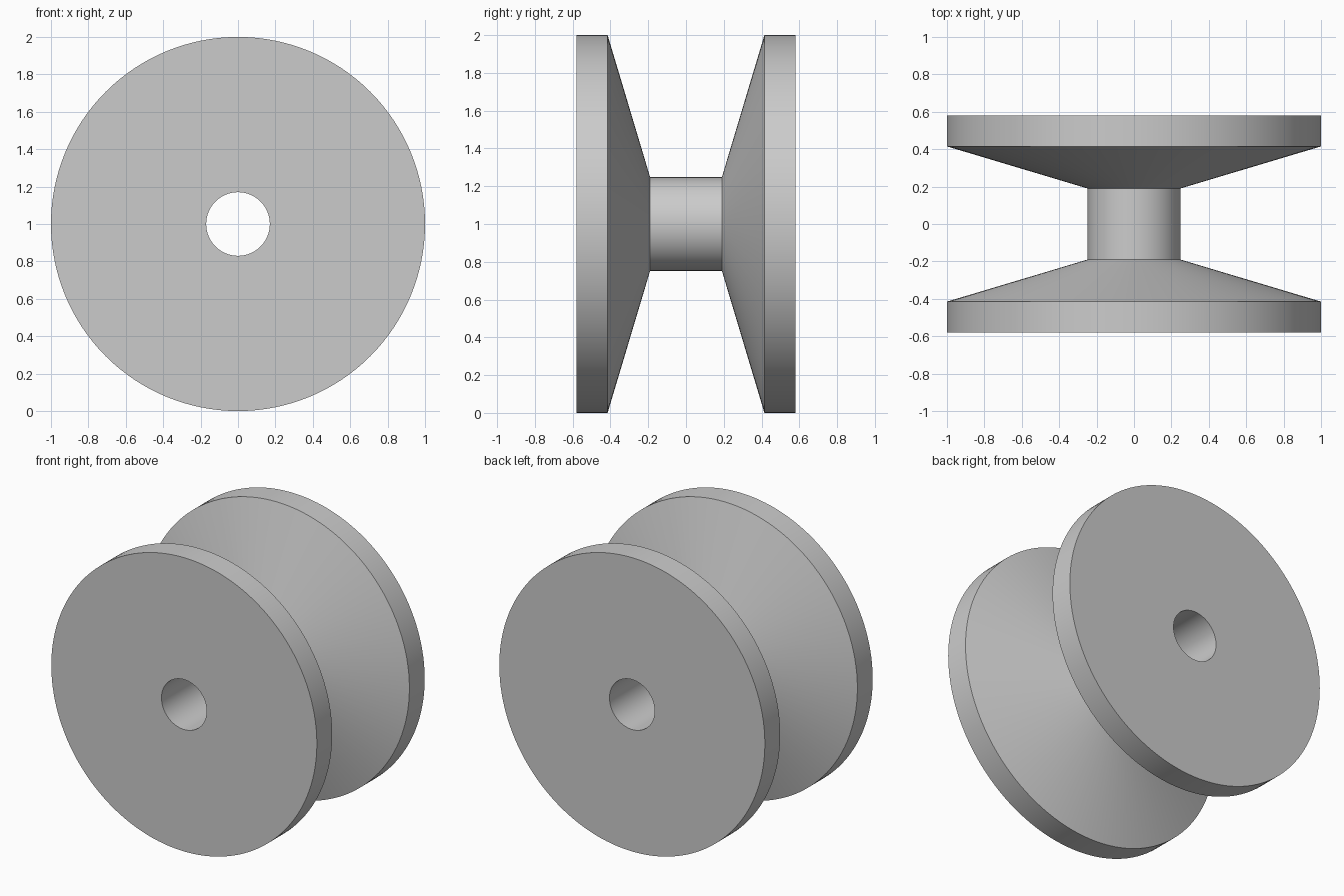
import bpy, bmesh, math

cube = bpy.data.objects.get("Cube")
if cube:
    bpy.data.objects.remove(cube, do_unlink=True)

SEGMENTS = 128
AXLE_HEIGHT = 1.0

# Single plain grey
grey = bpy.data.materials.new("light grey")
grey.use_nodes = True
colour = (0.6, 0.6, 0.6, 1)
grey.diffuse_color = colour
grey.node_tree.nodes["Principled BSDF"].inputs["Base Color"].default_value = colour

# Half of the closed cross-section as (radius, y), mirrored about the middle
half = [(0.17, 0.58), (1.0, 0.58), (1.0, 0.415), (0.248, 0.19)]
profile = half + [(r, -y) for r, y in reversed(half)]

# Revolve the cross-section around the y axis
bm = bmesh.new()
rings = []
for r, y in profile:
    angles = [math.tau * i / SEGMENTS for i in range(SEGMENTS)]
    rings.append([bm.verts.new((r * math.sin(a), y, r * math.cos(a))) for a in angles])
for ring, following in zip(rings, rings[1:] + rings[:1]):
    for i in range(SEGMENTS):
        j = (i + 1) % SEGMENTS
        bm.faces.new((ring[i], ring[j], following[j], following[i]))
bmesh.ops.recalc_face_normals(bm, faces=bm.faces)

mesh = bpy.data.meshes.new("spool")
bm.to_mesh(mesh)
bm.free()
mesh.materials.append(grey)

# Spool with hub, sloped flanges and axle bore
spool = bpy.data.objects.new("spool", mesh)
spool.location.z = AXLE_HEIGHT
bpy.context.collection.objects.link(spool)
bpy.ops.object.select_all(action="DESELECT")
spool.select_set(True)
bpy.context.view_layer.objects.active = spool
bpy.ops.object.shade_smooth_by_angle(angle=math.radians(15))
